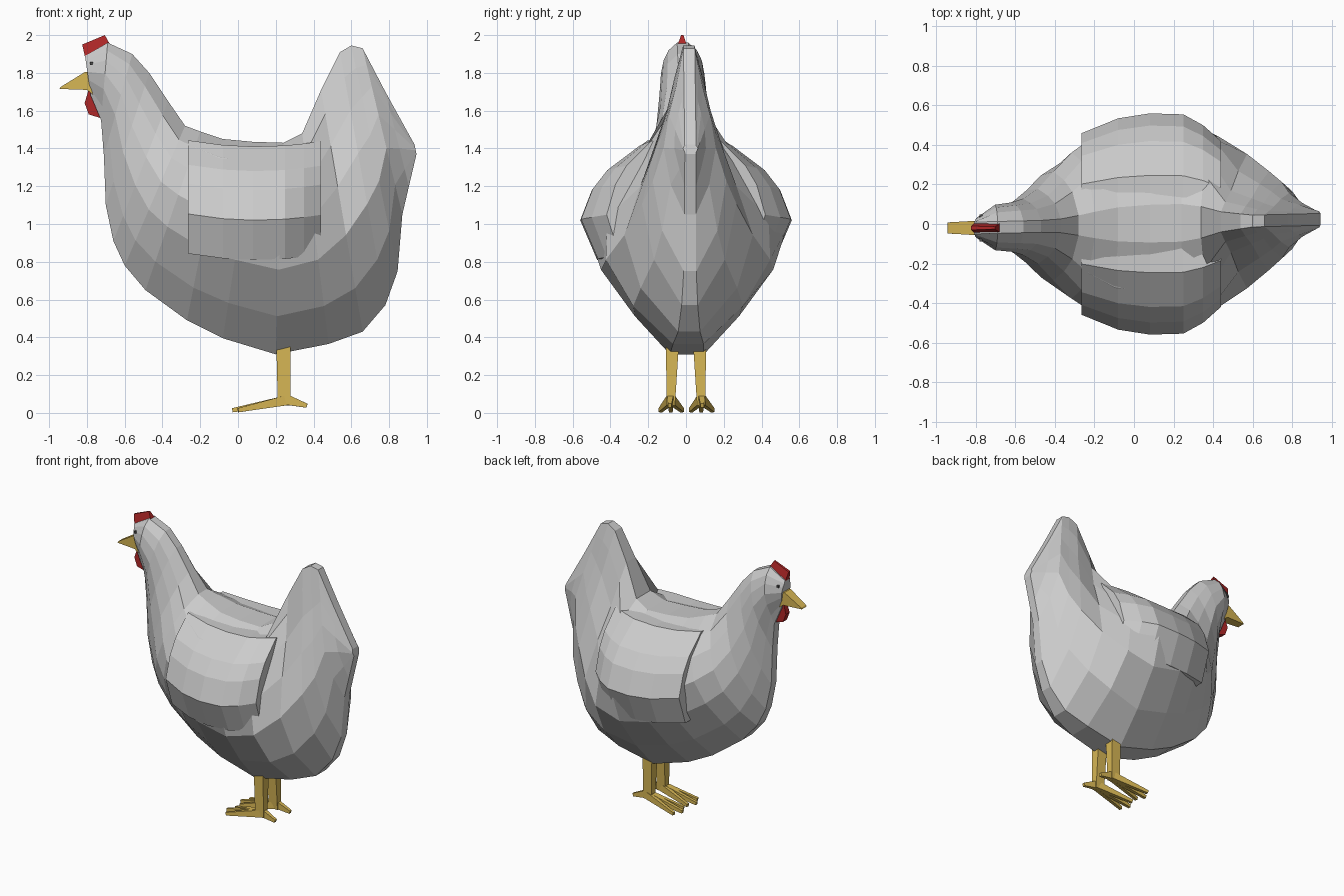
import bpy, bmesh
from mathutils import Vector

if "Cube" in bpy.data.objects:
    bpy.data.objects.remove(bpy.data.objects["Cube"])


def material(name, rgb):
    m = bpy.data.materials.new(name)
    m.diffuse_color = (*rgb, 1)
    m.use_nodes = True
    m.node_tree.nodes["Principled BSDF"].inputs["Base Color"].default_value = m.diffuse_color
    return m


YELLOW = material("yellow", (0.68, 0.47, 0.09))
RED = material("red", (0.42, 0.02, 0.02))
DARK = material("dark", (0.08, 0.08, 0.08))


def make(name, verts, faces, mat=None):
    me = bpy.data.meshes.new(name)
    me.from_pydata([tuple(v) for v in verts], [], faces)
    bm = bmesh.new()
    bm.from_mesh(me)
    bmesh.ops.recalc_face_normals(bm, faces=bm.faces)
    bm.to_mesh(me)
    bm.free()
    ob = bpy.data.objects.new(name, me)
    bpy.context.collection.objects.link(ob)
    if mat:
        me.materials.append(mat)
    return ob


def loft(name, rings, mat=None):
    """Closed skin through rings of equal length, capped at both ends."""
    n = len(rings[0])
    faces = [list(range(n)), [len(rings) * n - 1 - j for j in range(n)]]
    for i in range(len(rings) - 1):
        for j in range(n):
            k = (j + 1) % n
            faces.append([i * n + j, i * n + k, (i + 1) * n + k, (i + 1) * n + j])
    return make(name, [v for r in rings for v in r], faces, mat)


def bent(x):
    """The bird bends very slightly sideways from head to tail."""
    return 0.025 * x


# Body: slanted sections (top x, top z, bottom x, bottom z, half width, tail-ness)
SECTIONS = [
    (-0.81, 1.89, -0.78, 1.68, 0.05, 0),
    (-0.69, 1.96, -0.725, 1.55, 0.115, 0),
    (-0.56, 1.90, -0.71, 1.36, 0.125, 0),
    (-0.47, 1.80, -0.70, 1.10, 0.15, 0.2),
    (-0.37, 1.65, -0.66, 0.91, 0.205, 0.3),
    (-0.28, 1.52, -0.60, 0.78, 0.29, 0.2),
    (-0.20, 1.49, -0.49, 0.65, 0.37, 0),
    (-0.08, 1.45, -0.27, 0.49, 0.48, 0),
    (0.08, 1.435, -0.08, 0.395, 0.53, 0),
    (0.24, 1.43, 0.20, 0.31, 0.53, 0),
    (0.34, 1.48, 0.48, 0.365, 0.475, 0.4),
    (0.44, 1.71, 0.66, 0.43, 0.34, 1),
    (0.54, 1.91, 0.78, 0.57, 0.25, 1),
    (0.60, 1.945, 0.845, 0.75, 0.195, 1),
    (0.66, 1.93, 0.87, 1.05, 0.14, 0.9),
    (0.78, 1.70, 0.905, 1.20, 0.09, 0.5),
    (0.935, 1.42, 0.945, 1.37, 0.04, 0),
]
STEPS = (0, 0.1, 0.23, 0.4, 0.6, 0.82, 1)
ROUND = (0.18, 0.66, 0.88, 1, 0.86, 0.52, 0.17)
PEAR = (0.15, 0.30, 0.46, 0.75, 1, 0.75, 0.17)

rings = []
for tx, tz, bx, bz, w, k in SECTIONS:
    side = []
    for t, r, p in zip(STEPS, ROUND, PEAR):
        half = max(w * (r + (p - r) * k), 0.03)
        side.append((tx + (bx - tx) * t, half, tz + (bz - tz) * t))
    rings.append([(x, bent(x) + y, z) for x, y, z in side] +
                 [(x, bent(x) - y, z) for x, y, z in reversed(side)])
loft("body", rings)

# Wings: bowed panels standing slightly proud of the flanks
WING_X = ((-0.265, 0.46), (-0.08, 0.535), (0.08, 0.56), (0.25, 0.555), (0.35, 0.5), (0.44, 0.42))
WING_Z = ((1.43, 0.44), (1.30, 0.75), (1.20, 0.89), (1.04, 1), (0.83, 0.84))
for s, side_name in ((1, "left"), (-1, "right")):
    rings = []
    for x, w in WING_X:
        sag = 0.25 * (x - 0.1) ** 2 - 0.02
        outer = [(x, s * w * f, z + sag) for z, f in WING_Z]
        inner = [(x, s * (w * f - 0.12), z + sag) for z, f in reversed(WING_Z)]
        rings.append(outer + inner)
    loft("wing_" + side_name, rings)


def bar(name, a, b, ra, rb, mat, sides=4):
    """Tapered bar; ra and rb are (sideways, across) half sizes."""
    a, b = Vector(a), Vector(b)
    d = (b - a).normalized()
    u = Vector((0, 1, 0)) if abs(d.y) < 0.9 else Vector((1, 0, 0))
    v = d.cross(u).normalized()
    u = v.cross(d)
    corners = ((1, 1), (-1, 1), (-1, -1), (1, -1))
    return loft(name, [[c + u * i * r[0] + v * j * r[1] for i, j in corners]
                       for c, r in ((a, ra), (b, rb))], mat)


# Legs and toes
for s, n in ((1, "left"), (-1, "right")):
    y = 0.072 * s
    bar("leg_" + n, (0.24, y, 0.36), (0.245, y * 1.12, 0.04), (0.034, 0.037), (0.022, 0.034), YELLOW)
    for i, dy in enumerate((-0.055, 0, 0.06)):
        bar(f"front_toe_{n}_{i}", (0.25, y * 1.12 + dy * 0.15, 0.065),
            (-0.03 + 0.03 * abs(i - 1), y * 1.12 + dy, 0.014), (0.014, 0.026), (0.01, 0.011), YELLOW)
    bar("back_toe_" + n, (0.24, y * 1.12, 0.075), (0.365, y * 1.2, 0.038),
        (0.017, 0.03), (0.01, 0.011), YELLOW)


def slab(name, profile, mat, y=-0.02):
    """Side-view outline (x, z, half thickness) given thickness in y."""
    return loft(name, [[(x, y + s * h, z) for x, z, h in profile] for s in (-1, 1)], mat)


# Beak, comb, wattle, eyes
slab("beak", ((-0.945, 1.715, 0.028), (-0.94, 1.725, 0.028), (-0.81, 1.805, 0.036),
              (-0.75, 1.80, 0.036), (-0.76, 1.68, 0.036), (-0.80, 1.71, 0.036)), YELLOW)
slab("comb", ((-0.81, 1.885, 0.024), (-0.825, 1.95, 0.010), (-0.705, 2.0, 0.006),
              (-0.68, 1.955, 0.022)), RED)
slab("wattle", ((-0.785, 1.73, 0.015), (-0.812, 1.64, 0.022), (-0.79, 1.58, 0.022),
                (-0.725, 1.56, 0.018), (-0.70, 1.62, 0.018), (-0.75, 1.72, 0.015)), RED)
slab("eyes", ((-0.783, 1.842, 0.068), (-0.783, 1.858, 0.068), (-0.767, 1.858, 0.068),
              (-0.767, 1.842, 0.068)), DARK)
